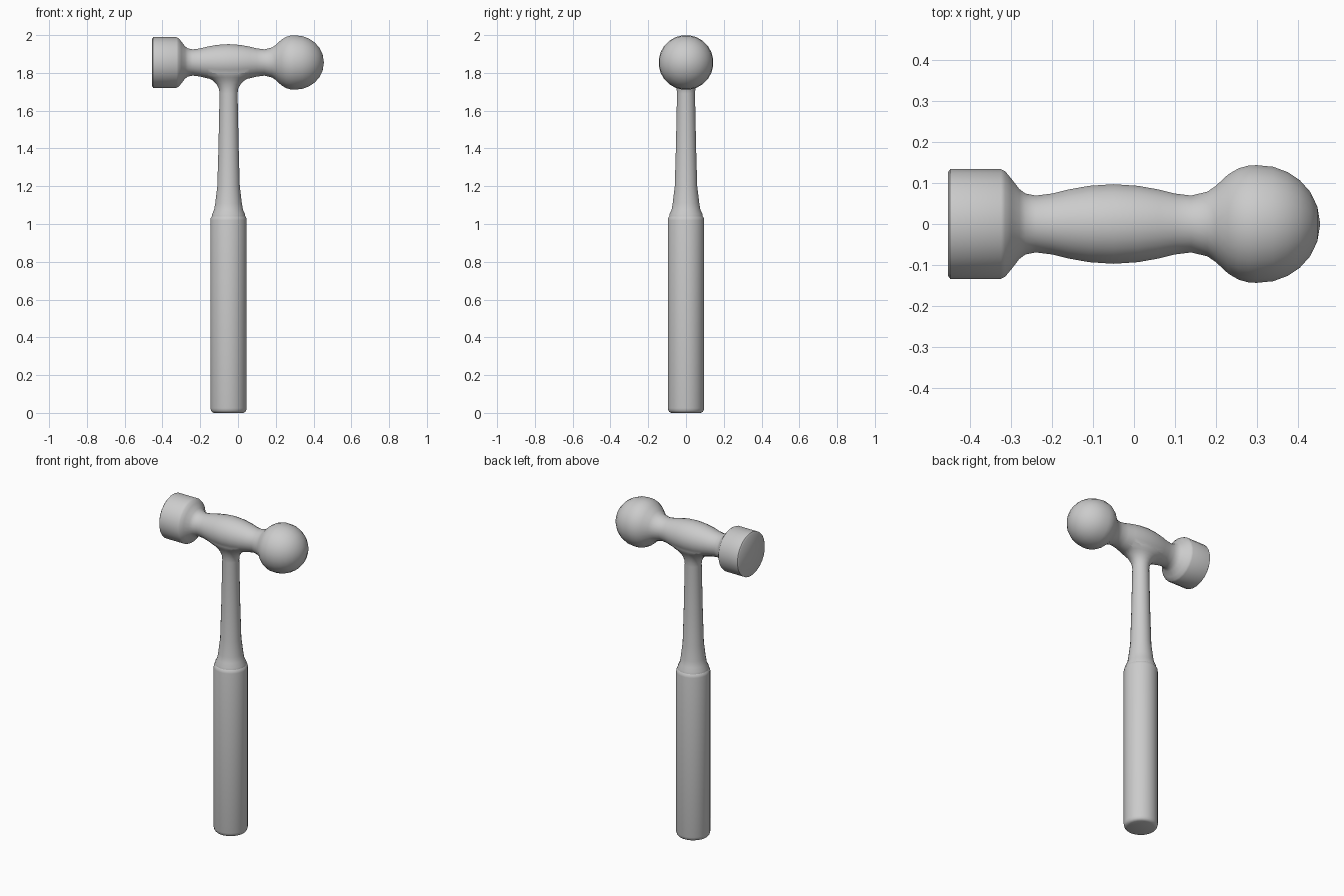
import bpy, bmesh, math
from mathutils import Matrix, Vector

if "Cube" in bpy.data.objects:
    bpy.data.objects.remove(bpy.data.objects["Cube"])


def lathe(name, rings, matrix, sides=24):
    """Stack elliptical rings (height, rx, ry) along local z; radius 0 makes a pole."""
    bm = bmesh.new()
    loops = []
    for h, rx, ry in rings:
        if rx == 0:
            loops.append([bm.verts.new((0, 0, h))])
        else:
            angles = [2 * math.pi * (i + 0.5) / sides for i in range(sides)]
            loops.append([bm.verts.new((rx * math.cos(a), ry * math.sin(a), h)) for a in angles])
    for a, b in zip(loops, loops[1:]):
        for i in range(sides):
            j = (i + 1) % sides
            if len(a) == 1:
                bm.faces.new((a[0], b[j], b[i]))
            elif len(b) == 1:
                bm.faces.new((a[i], a[j], b[0]))
            else:
                bm.faces.new((a[i], a[j], b[j], b[i]))
    for loop in (loops[0], loops[-1]):
        if len(loop) > 1:
            bm.faces.new(loop)
    bmesh.ops.recalc_face_normals(bm, faces=bm.faces)
    bm.transform(matrix)
    mesh = bpy.data.meshes.new(name)
    bm.to_mesh(mesh)
    bm.free()
    ob = bpy.data.objects.new(name, mesh)
    bpy.context.collection.objects.link(ob)
    return ob


def select(ob):
    bpy.ops.object.select_all(action='DESELECT')
    ob.select_set(True)
    bpy.context.view_layer.objects.active = ob


# Head: flat striking face, waisted body and ball, turned about the x axis
profile = [(-.455, .127), (-.449, .135), (-.325, .135), (-.315, .13),
           (-.30, .112), (-.28, .086), (-.265, .075), (-.24, .07), (-.2, .075),
           (-.16, .085), (-.11, .094), (-.05, .098), (.01, .094), (.06, .085),
           (.10, .075), (.14, .07), (.18, .08), (.20, .094), (.23, .122),
           (.255, .137), (.28, .144), (.30, .145), (.34, .141), (.375, .128),
           (.405, .108), (.43, .08), (.448, .043), (.455, 0)]
along_x = Matrix.Translation((0, 0, 1.855)) @ Matrix.Rotation(math.pi / 2, 4, 'Y')
head = lathe("hammer_head", [(x, r, r) for x, r in profile], along_x)

# Neck: tapered shaft that flares into the underside of the head
axis = Matrix.Translation((-.05, 0, 0))
neck = lathe("neck", [(1.035, .09, .09), (1.052, .088, .088), (1.075, .077, .077),
                      (1.11, .071, .071), (1.2, .06, .06), (1.4, .054, .054),
                      (1.69, .048, .048), (1.715, .051, .05), (1.74, .064, .055),
                      (1.76, .085, .063), (1.775, .112, .071), (1.785, .14, .077),
                      (1.80, .165, .083), (1.84, .17, .088)], axis)

# Fuse neck and head into one casting
select(head)
mod = head.modifiers.new("fuse", 'BOOLEAN')
mod.operation = 'UNION'
mod.solver = 'EXACT'
mod.object = neck
bpy.ops.object.modifier_apply(modifier=mod.name)
bpy.data.objects.remove(neck)

# Grip: thick straight handle with rounded ends
grip = lathe("grip", [(0, .078, .078), (.004, .088, .088), (.012, .094, .094),
                      (.025, .097, .097), (1.02, .097, .097), (1.032, .095, .095),
                      (1.042, .088, .088)], axis)

for ob in (head, grip):
    select(ob)
    bpy.ops.object.shade_smooth_by_angle(angle=math.radians(45))
